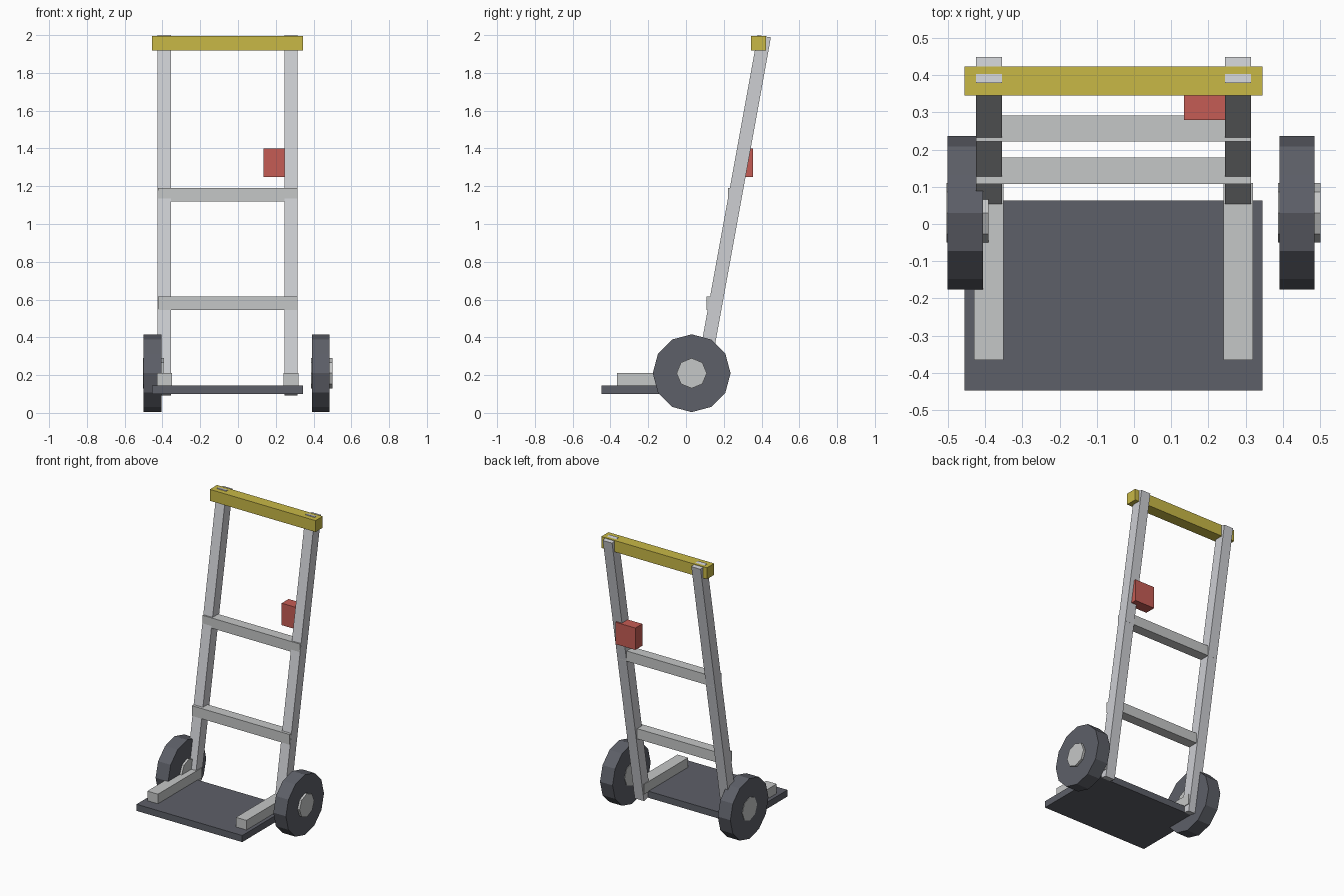
import bpy
from math import radians, pi

cube = bpy.data.objects.get("Cube")
if cube:
    bpy.data.objects.remove(cube, do_unlink=True)


def material(name, r, g, b):
    m = bpy.data.materials.new(name)
    m.use_nodes = True
    m.diffuse_color = (r, g, b, 1)
    m.node_tree.nodes["Principled BSDF"].inputs["Base Color"].default_value = (r, g, b, 1)
    return m


pale_metal = material("pale metal", 0.61, 0.62, 0.65)
grey_metal = material("grey metal", 0.56, 0.57, 0.57)
dark_grey = material("dark grey", 0.11, 0.116, 0.138)
yellow = material("yellow", 0.58, 0.48, 0.062)
red = material("red", 0.56, 0.108, 0.09)


def finish(name, mat):
    ob = bpy.context.object
    ob.name = name
    ob.data.materials.append(mat)
    return ob


def box(name, centre, size, mat, tilt=0):
    bpy.ops.mesh.primitive_cube_add(size=1, location=centre)
    ob = finish(name, mat)
    ob.scale = size
    ob.rotation_euler.x = tilt
    return ob


def disc(name, x, width, radius, sides, mat):
    # Vertices of the rim sit on the y and z axes
    bpy.ops.mesh.primitive_cylinder_add(
        vertices=sides, radius=radius, depth=width,
        location=(x, 0.03, 0.21), rotation=(0, pi / 2, 0))
    return finish(name, mat)


MID = -0.055  # centre line of the frame

# Toe plate and top handle
box("toe_plate", (MID, -0.192, 0.122), (0.8, 0.51, 0.045), dark_grey)
box("handle", (MID, 0.384, 1.957), (0.8, 0.078, 0.078), yellow)

# Leaning rails and the foot bars on the plate
for side, s in (("right", -1), ("left", 1)):
    x = MID + s * 0.335
    box(side + "_rail", (x, 0.242, 1.046), (0.07, 0.071, 1.927), pale_metal, radians(-10.3))
    box(side + "_foot_bar", (x, -0.128, 0.175), (0.08, 0.475, 0.07), grey_metal)

# Crossbars between the rails
for name, y, z in (("lower_crossbar", 0.143, 0.58), ("upper_crossbar", 0.257, 1.155)):
    box(name, (MID, y, z), (0.738, 0.07, 0.07), grey_metal)

# Box clipped behind the left rail
box("rear_box", (0.21, 0.317, 1.325), (0.15, 0.075, 0.15), red)

# Wheels, both with the hub standing out on the same side
for side, x in (("right", -0.453), ("left", 0.438)):
    disc(side + "_wheel", x, 0.095, 0.206, 12, dark_grey)
    disc(side + "_hub", x + 0.006, 0.113, 0.08, 8, grey_metal)
